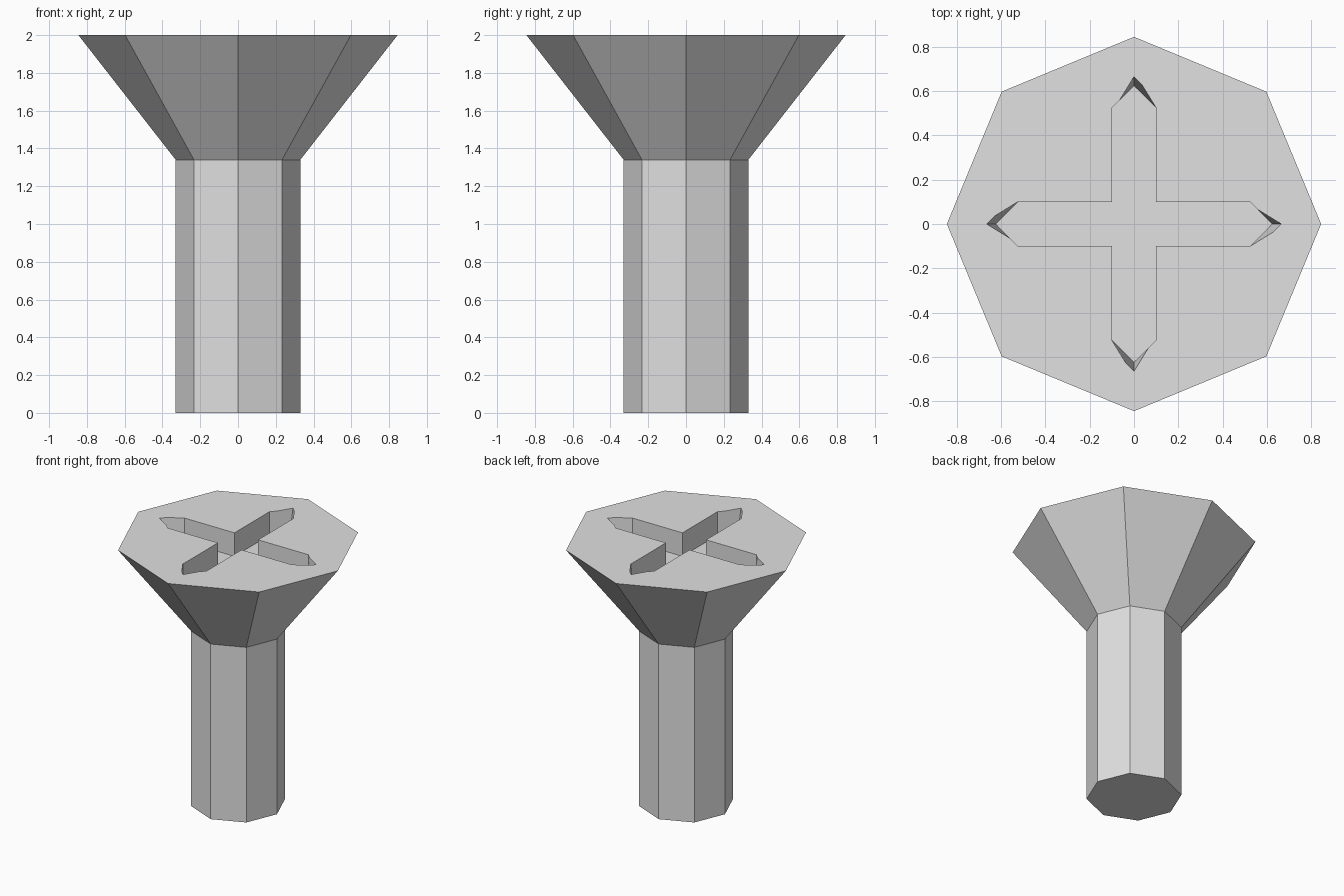
import bpy, bmesh
from math import cos, sin, pi

cube = bpy.data.objects.get("Cube")
if cube:
    bpy.data.objects.remove(cube, do_unlink=True)

SIDES = 8
TOP, NECK, DEPTH = 2.0, 1.34, 0.18
SHANK_R, HEAD_R = 0.33, 0.845
SLOT, SHOULDER, TIP_TOP, TIP_FLOOR = 0.1, 0.525, 0.665, 0.625

metal = bpy.data.materials.new("light grey metal")
metal.use_nodes = True
grey = (0.75, 0.75, 0.75, 1)
metal.diffuse_color = grey
metal.node_tree.nodes["Principled BSDF"].inputs["Base Color"].default_value = grey


def loft(name, rings):
    """Join matching rings of points into a closed solid."""
    bm = bmesh.new()
    loops = [[bm.verts.new(p) for p in ring] for ring in rings]
    n = len(loops[0])
    for low, high in zip(loops, loops[1:]):
        for i in range(n):
            j = (i + 1) % n
            bm.faces.new((low[i], low[j], high[j], high[i]))
    bm.faces.new(loops[0][::-1])
    bm.faces.new(loops[-1])
    bmesh.ops.recalc_face_normals(bm, faces=bm.faces)
    mesh = bpy.data.meshes.new(name)
    bm.to_mesh(mesh)
    bm.free()
    mesh.materials.append(metal)
    obj = bpy.data.objects.new(name, mesh)
    bpy.context.collection.objects.link(obj)
    return obj


def octagon(radius, z):
    angles = [2 * pi * i / SIDES for i in range(SIDES)]
    return [(radius * cos(a), radius * sin(a), z) for a in angles]


def cross(tip, z):
    """Four pointed arms, one quarter turn apart."""
    arm = [(SHOULDER, -SLOT), (tip, 0), (SHOULDER, SLOT), (SLOT, SLOT)]
    points = []
    for turn in range(4):
        points += [(x, y, z) for x, y in arm]
        arm = [(-y, x) for x, y in arm]
    return points


# Shank and flared head
screw = loft("screw_body", [octagon(SHANK_R, 0), octagon(SHANK_R, NECK),
                            octagon(HEAD_R, TOP)])

# Cross-shaped drive recess, its pointed ends leaning outwards
rise = 0.1
slope = (TIP_TOP - TIP_FLOOR) / DEPTH
cutter = loft("recess_cutter", [cross(TIP_FLOOR, TOP - DEPTH),
                                cross(TIP_TOP + slope * rise, TOP + rise)])
cutter.hide_render = True
recess = screw.modifiers.new("drive recess", 'BOOLEAN')
recess.operation = 'DIFFERENCE'
recess.solver = 'EXACT'
recess.object = cutter

# Apply the cut and discard the cutter
bpy.context.view_layer.objects.active = screw
screw.select_set(True)
bpy.ops.object.modifier_apply(modifier=recess.name)
bpy.data.objects.remove(cutter, do_unlink=True)
